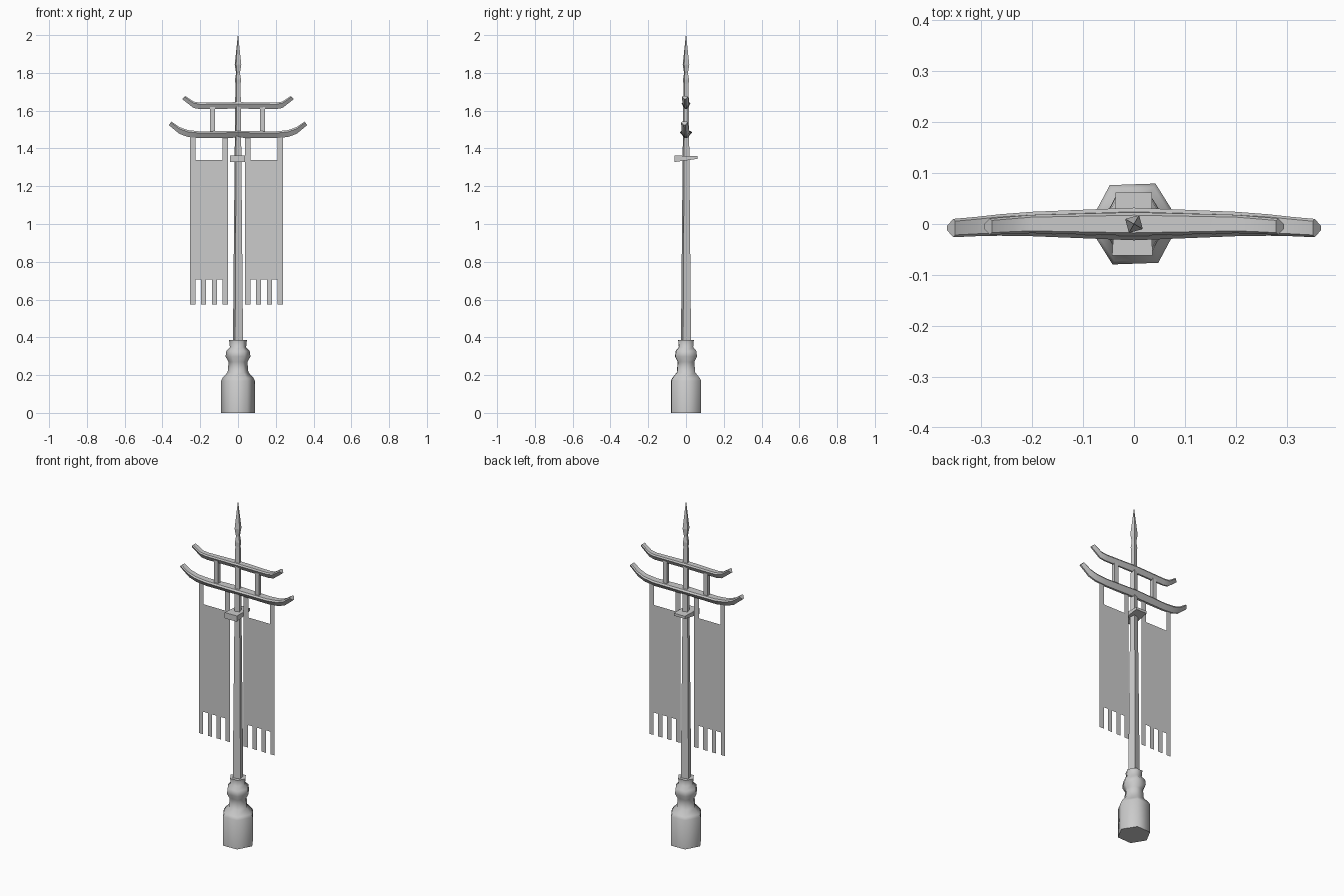
import bpy, bmesh
from math import cos, sin, radians

old = bpy.data.objects.get("Cube")
if old:
    bpy.data.objects.remove(old, do_unlink=True)

GREY = (0.6, 0.6, 0.6, 1)
mat = bpy.data.materials.new("plain grey")
mat.use_nodes = True
mat.diffuse_color = GREY
mat.node_tree.nodes["Principled BSDF"].inputs["Base Color"].default_value = GREY


def finish(name, bm, angle=None):
    bmesh.ops.recalc_face_normals(bm, faces=bm.faces)
    mesh = bpy.data.meshes.new(name)
    bm.to_mesh(mesh)
    bm.free()
    mesh.materials.append(mat)
    ob = bpy.data.objects.new(name, mesh)
    bpy.context.collection.objects.link(ob)
    if angle:
        bpy.ops.object.select_all(action='DESELECT')
        ob.select_set(True)
        bpy.context.view_layer.objects.active = ob
        bpy.ops.object.shade_smooth_by_angle(angle=radians(angle))
    return ob


def loft(name, rings, angle=None):
    """Skin a list of equal-sized point rings and cap both ends."""
    bm = bmesh.new()
    rows = [[bm.verts.new(p) for p in ring] for ring in rings]
    n = len(rows[0])
    for a, b in zip(rows, rows[1:]):
        for i in range(n):
            j = (i + 1) % n
            bm.faces.new((a[i], a[j], b[j], b[i]))
    bm.faces.new(rows[0])
    bm.faces.new(rows[-1])
    return finish(name, bm, angle)


def turned(name, profile, sides, turn, angle=None):
    """Low-poly turned shape from (radius, height) pairs."""
    dirs = [radians(turn + 360 * i / sides) for i in range(sides)]
    return loft(name, [[(r * cos(t), r * sin(t), z) for t in dirs]
                       for r, z in profile], angle)


def beam(name, path, depth):
    """Upswept beam; path holds (x, top height, half width, y shift) from the middle out."""
    full = [(-x, z, w, y) for x, z, w, y in reversed(path[1:])] + path
    rings = []
    for x, z, w, y in full:
        s = 1 if x > 0 else -1
        lean = s * 0.012 if abs(x) == path[-1][0] else 0
        d = depth * (0.5 if lean else 1)
        section = [(-.75, 0), (-1, .25), (-.25, 1), (.25, 1), (1, .25), (.75, 0)]
        rings.append([(x - lean * (1 - v) * 1.3, y + u * w, z - v * d)
                      for u, v in section])
    return loft(name, rings, 30)


def box(name, x, y, z, w, d, h):
    return loft(name, [[(x - w / 2, y - d / 2, k), (x + w / 2, y - d / 2, k),
                        (x + w / 2, y + d / 2, k), (x - w / 2, y + d / 2, k)]
                       for k in (z, z + h)])


# Six-sided base and the square tapering pole
turned("base", [(.09, 0), (.09, .17), (.082, .185), (.055, .215), (.05, .27),
                (.066, .298), (.062, .328), (.043, .348), (.047, .385)], 6, 2, 65)
turned("pole", [(.031, .37), (.02, 1.4), (.016, 1.74)], 4, 60)
turned("spear_head", [(.016, 1.74), (.018, 1.765), (.012, 1.80),
                      (.02, 1.845), (.001, 2.0)], 4, 60)

# Two curved cross beams
beam("lower_beam", [(0, 1.493, .032, 0), (.2, 1.490, .024, 0), (.265, 1.497, .021, -.002),
                    (.31, 1.513, .019, -.005), (.367, 1.542, .018, -.008)], .036)
beam("upper_beam", [(0, 1.645, .023, 0), (.2, 1.642, .018, 0), (.235, 1.648, .017, -.002),
                    (.295, 1.678, .016, -.005)], .034)
for name, x in (("left_post", .13), ("right_post", -.134)):
    box(name, x, 0, 1.48, .026, .022, .14)

# Wedge-shaped bracket through the pole
loft("bracket", [
    [(-.043, -.062, 1.328), (.036, -.062, 1.328), (.036, -.062, 1.362), (-.043, -.062, 1.362)],
    [(-.036, .062, 1.345), (.035, .062, 1.345), (.035, .062, 1.36), (-.036, .062, 1.36)]])


# Hanging banners with two straps above and four tails below
def banner(name, left, width):
    strap, tail, top, bottom = .03, .028, 1.338, .706
    pts = [(0, 1.47), (strap, 1.47), (strap, top), (width - strap, top),
           (width - strap, 1.47), (width, 1.47)]
    step = (width - tail) / 3
    for i in (3, 2, 1, 0):
        a, b = i * step, i * step + tail
        pts += [(b, bottom)] * (i < 3) + [(b, .574), (a, .574)] + [(a, bottom)] * (i > 0)
    bm = bmesh.new()
    bm.faces.new([bm.verts.new((left + u, 0, z)) for u, z in pts])
    return finish(name, bm)


banner("left_banner", .037, .201)
banner("right_banner", -.254, .201)
